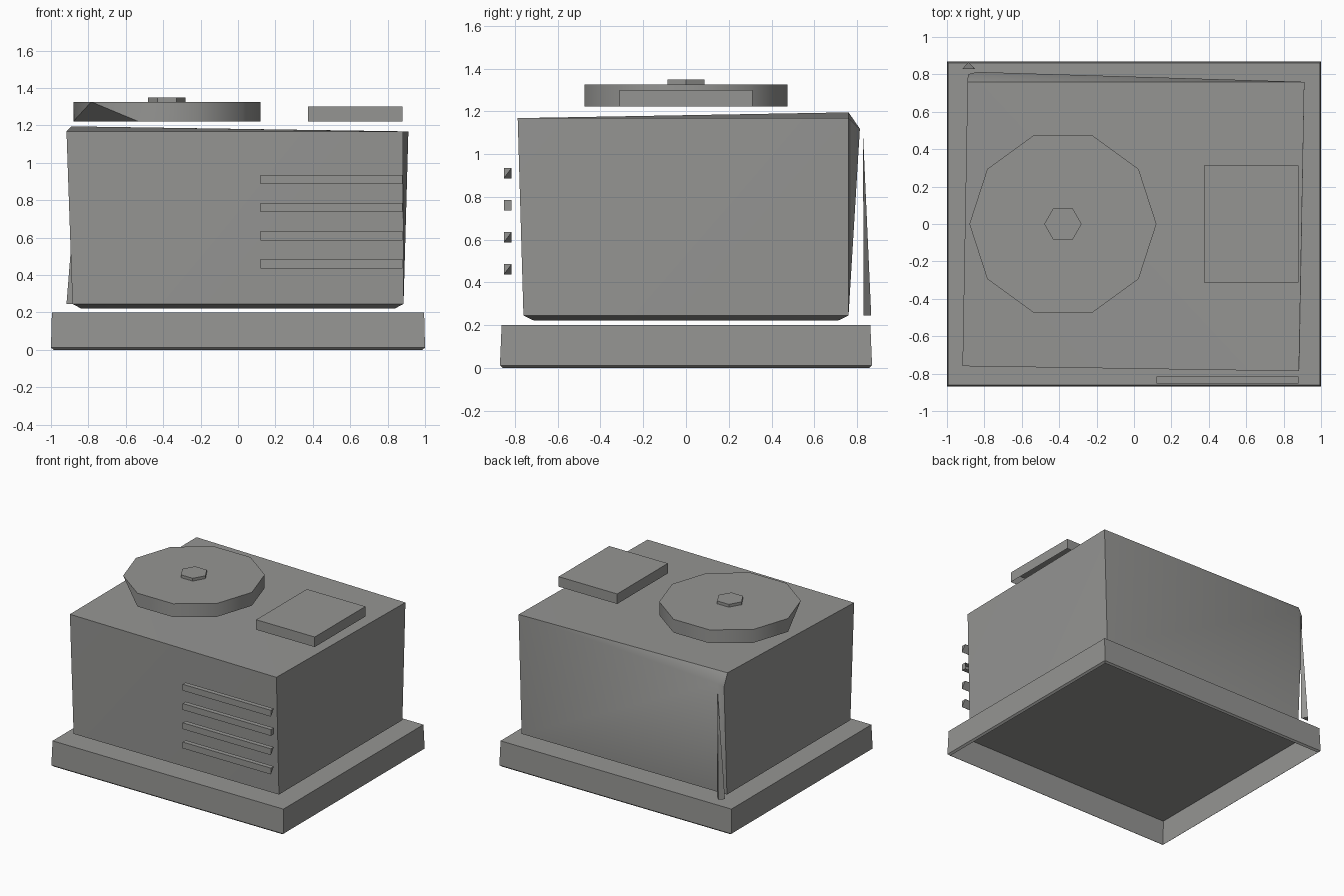
import bpy, bmesh
from math import cos, sin, radians
from mathutils import Vector

if "Cube" in bpy.data.objects:
    bpy.data.objects.remove(bpy.data.objects["Cube"])

grey = bpy.data.materials.new("plain grey")
grey.use_nodes = True
colour = (0.30, 0.30, 0.29, 1)
grey.diffuse_color = colour
grey.node_tree.nodes["Principled BSDF"].inputs["Base Color"].default_value = colour


def hull(name, points, open_side=None):
    """Convex shell around points, with faces toward open_side removed."""
    bm = bmesh.new()
    for p in points:
        bm.verts.new(p)
    bmesh.ops.convex_hull(bm, input=bm.verts[:])
    bmesh.ops.dissolve_limit(bm, angle_limit=radians(0.3), verts=bm.verts[:], edges=bm.edges[:])
    bmesh.ops.recalc_face_normals(bm, faces=bm.faces[:])
    if open_side:
        side = Vector(open_side)
        bm.normal_update()
        gone = [f for f in bm.faces if f.normal.dot(side) > 0.95]
        bmesh.ops.delete(bm, geom=gone, context="FACES")
    mesh = bpy.data.meshes.new(name)
    bm.to_mesh(mesh)
    bm.free()
    mesh.materials.append(grey)
    mesh.shade_smooth()
    mesh.set_sharp_from_angle(angle=radians(37))
    obj = bpy.data.objects.new(name, mesh)
    bpy.context.collection.objects.link(obj)
    return obj


def rect(x, y, z):
    return [(sx * x, sy * y, z) for sx in (-1, 1) for sy in (-1, 1)]


def box(x0, x1, y0, y1, z0, z1):
    return [(x, y, z) for x in (x0, x1) for y in (y0, y1) for z in (z0, z1)]


def ring(x, radius, sides, z):
    step = radians(360 / sides)
    return [(x + radius * cos(i * step), radius * sin(i * step), z) for i in range(sides)]


DOWN = (0, 0, -1)

# Base tray, open underneath
hull("base", rect(0.995, 0.862, 0.2) + rect(1, 0.87, 0.012) + rect(0.985, 0.857, 0), DOWN)

# Housing with slightly uneven corners and a bulge at the rear
top = [(-0.917, -0.76, 1.168), (0.882, -0.787, 1.168), (0.911, 0.76, 1.168), (-0.89, 0.76, 1.195)]
rear_bulge = [(-0.84, 0.813, 1.118), (-0.888, 0.8, 1.1)]
hull("housing", top + rear_bulge + rect(0.885, 0.76, 0.245) + rect(0.84, 0.712, 0.222))

# Fan disc with one lower corner cut away, and its hub
lower = ring(-0.38, 0.5, 10, 1.222)
del lower[6]
hull("fan_disc", lower + ring(-0.38, 0.5, 10, 1.326), DOWN)
hull("fan_hub", ring(-0.38, 0.1, 6, 1.325) + ring(-0.38, 0.1, 6, 1.348), DOWN)

# Roof panel
hull("roof_panel", box(0.375, 0.88, -0.312, 0.312, 1.222, 1.3), DOWN)

# Vent slats, open at the back; most have a clipped lower rear corner
for i in range(4):
    z = 0.436 + i * 0.15
    points = box(0.12, 0.88, -0.852, -0.815, z, z + 0.049)
    if i != 2:
        points.remove((0.88, -0.815, z))
    hull(f"vent_slat_{i + 1}", points, (0, 1, 0))

# Slender rear spike
hull("rear_spike", [(-0.917, 0.83, 0.245), (-0.85, 0.83, 0.245),
                    (-0.885, 0.866, 0.245), (-0.85, 0.828, 1.09)])
